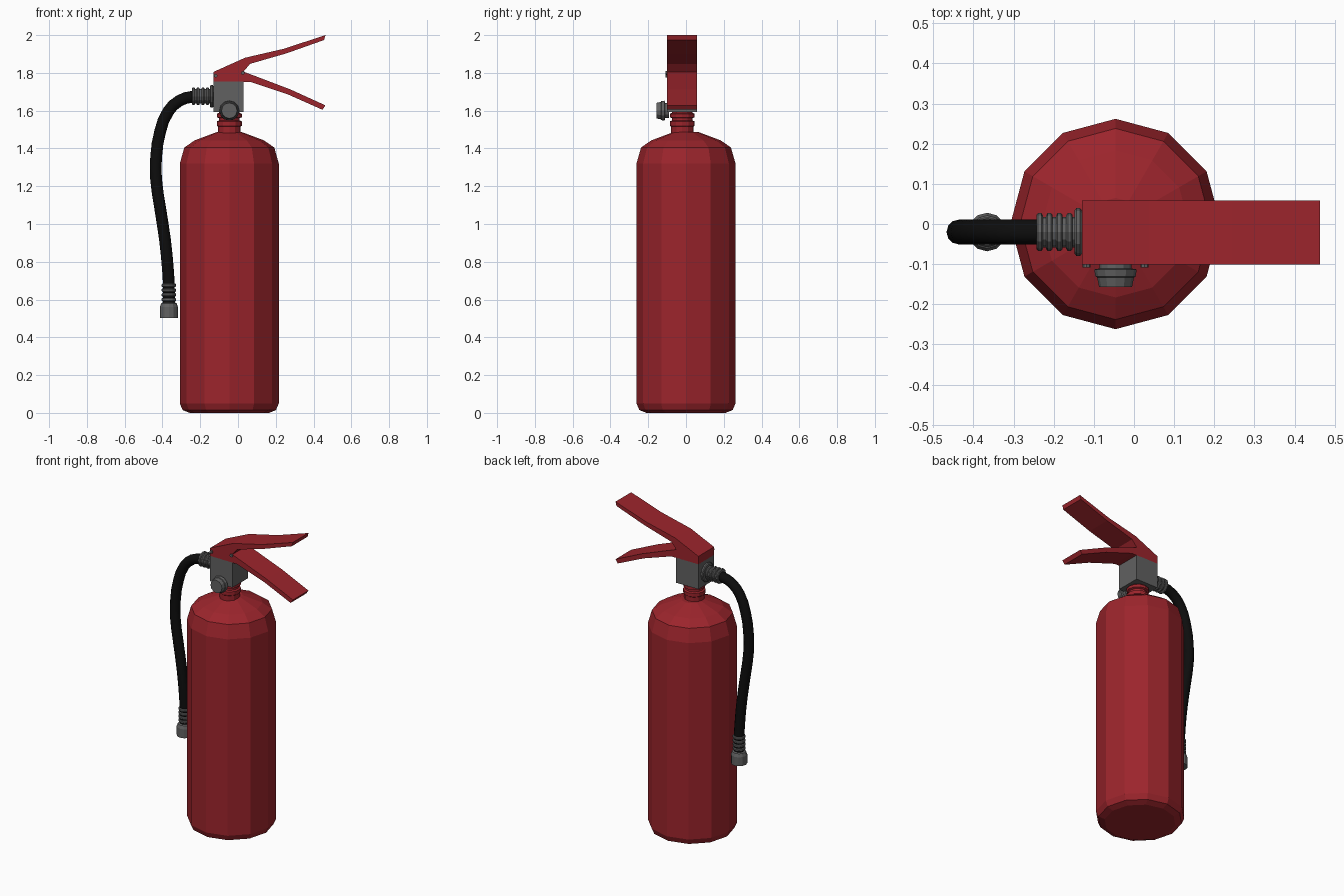
import bpy, bmesh, math
from mathutils import Matrix, Vector

if "Cube" in bpy.data.objects:
    bpy.data.objects.remove(bpy.data.objects["Cube"])


def material(name, r, g, b):
    m = bpy.data.materials.new(name)
    m.diffuse_color = (r, g, b, 1)
    m.use_nodes = True
    m.node_tree.nodes["Principled BSDF"].inputs["Base Color"].default_value = m.diffuse_color
    return m


RED = material("red_paint", 0.33, 0.018, 0.025)
BLACK = material("black_rubber", 0.004, 0.004, 0.004)
GREY = material("grey_metal", 0.12, 0.12, 0.12)


def finish(name, bm, mat):
    bmesh.ops.recalc_face_normals(bm, faces=bm.faces)
    me = bpy.data.meshes.new(name)
    bm.to_mesh(me)
    bm.free()
    me.materials.append(mat)
    ob = bpy.data.objects.new(name, me)
    bpy.context.collection.objects.link(ob)
    return ob


def lathe(name, profile, mat, origin, axis=(0, 0, 1), sides=12):
    """Closed solid of revolution from (radius, height) pairs along an axis."""
    bm = bmesh.new()
    rot = Vector((0, 0, 1)).rotation_difference(Vector(axis)).to_matrix().to_4x4()
    mtx = Matrix.Translation(origin) @ rot
    rings = []
    for r, h in profile:
        angles = [2 * math.pi * i / sides for i in range(sides)]
        rings.append([bm.verts.new(mtx @ Vector((r * math.cos(a), r * math.sin(a), h)))
                      for a in angles])
    for lo, hi in zip(rings, rings[1:]):
        for i in range(sides):
            j = (i + 1) % sides
            bm.faces.new((lo[i], lo[j], hi[j], hi[i]))
    bm.faces.new(rings[0])
    bm.faces.new(rings[-1])
    return finish(name, bm, mat)


def extrude_xz(name, outline, mat, y0, y1):
    """Side outline in x/z given thickness along y."""
    bm = bmesh.new()
    face = bm.faces.new([bm.verts.new((x, y0, z)) for x, z in outline])
    ext = bmesh.ops.extrude_face_region(bm, geom=[face])["geom"]
    moved = [v for v in ext if isinstance(v, bmesh.types.BMVert)]
    bmesh.ops.translate(bm, verts=moved, vec=(0, y1 - y0, 0))
    return finish(name, bm, mat)


CX, CY = -0.046, -0.02          # valve axis
Y0, Y1 = -0.101, 0.059          # valve and lever thickness

# Tank
lathe("tank", [(0.21, 0), (0.247, 0.015), (0.262, 0.05), (0.262, 1.32), (0.238, 1.405),
               (0.183, 1.443), (0.065, 1.487)], RED, (CX, 0, 0))

# Threaded neck
lathe("neck", [(0.06, 1.46), (0.06, 1.515), (0.066, 1.52), (0.066, 1.543), (0.055, 1.548),
               (0.055, 1.56), (0.066, 1.565), (0.066, 1.583), (0.055, 1.588), (0.055, 1.6)],
      RED, (CX, CY, 0))

# Valve block
extrude_xz("valve_block", [(-0.13, 1.592), (0.03, 1.592), (0.03, 1.755), (-0.13, 1.755)],
           GREY, Y0, Y1)

# Carry handle and squeeze lever
extrude_xz("carry_handle", [(-0.13, 1.753), (0.03, 1.753), (0.03, 1.808), (0.064, 1.848),
                            (0.255, 1.903), (0.456, 1.974), (0.463, 2.0), (0.244, 1.928),
                            (0.037, 1.88), (-0.13, 1.805)], RED, Y0, Y1)
extrude_xz("squeeze_lever", [(0.0, 1.753), (0.064, 1.753), (0.26, 1.688), (0.447, 1.605),
                             (0.463, 1.628), (0.276, 1.713), (0.10, 1.78), (0.03, 1.806),
                             (0.0, 1.79)], RED, Y0, Y1)

# Lever pins
for i, (x, z) in enumerate([(-0.118, 1.785), (0.026, 1.8)]):
    lathe(f"lever_pin_{i}", [(0.01, 0), (0.01, 0.01)], GREY, (x, Y0 + 0.002, z), (0, -1, 0), 8)

# Pressure gauge
lathe("pressure_gauge", [(0.04, -0.01), (0.04, 0.01), (0.053, 0.012), (0.05, 0.03),
                         (0.046, 0.032), (0.041, 0.056)],
      GREY, (CX, Y0, 1.6), (0, -1, 0))

# Hose
path = [(-0.13, 1.676), (-0.24, 1.674), (-0.31, 1.653), (-0.37, 1.595), (-0.412, 1.49),
        (-0.433, 1.36), (-0.434, 1.24), (-0.413, 1.09), (-0.387, 0.92), (-0.371, 0.76),
        (-0.366, 0.67), (-0.366, 0.56)]
cu = bpy.data.curves.new("hose", "CURVE")
cu.dimensions = "3D"
cu.bevel_depth = 0.031
cu.bevel_resolution = 4
cu.resolution_u = 2
cu.use_fill_caps = True
sp = cu.splines.new("BEZIER")
sp.bezier_points.add(len(path) - 1)
for p, (x, z) in zip(sp.bezier_points, path):
    p.co = (x, CY, z)
    p.handle_left_type = p.handle_right_type = "AUTO"
cu.materials.append(BLACK)
bpy.context.collection.objects.link(bpy.data.objects.new("hose", cu))


def ring(name, r, w, origin, axis):
    lathe(name, [(r * 0.9, -w), (r, -w * 0.5), (r, w * 0.5), (r * 0.9, w)], GREY, origin, axis)


# Hose coupling at the valve
lathe("coupling_core", [(0.038, -0.235), (0.038, -0.12)], GREY, (0, CY, 1.676), (1, 0, 0))
for i, x in enumerate([-0.235, -0.211, -0.186, -0.161]):
    ring(f"coupling_ring_{i}", 0.047, 0.008, (x, CY, 1.676), (1, 0, 0))
ring("coupling_flange", 0.06, 0.009, (-0.139, CY, 1.676), (1, 0, 0))

# Nozzle and its rings
for i, z in enumerate([0.675, 0.65, 0.625, 0.6]):
    ring(f"nozzle_ring_{i}", 0.038, 0.009, (-0.366, CY, z), (0, 0, 1))
lathe("nozzle", [(0.048, 0.503), (0.048, 0.56), (0.041, 0.58), (0.034, 0.584)],
      GREY, (-0.366, CY, 0))
